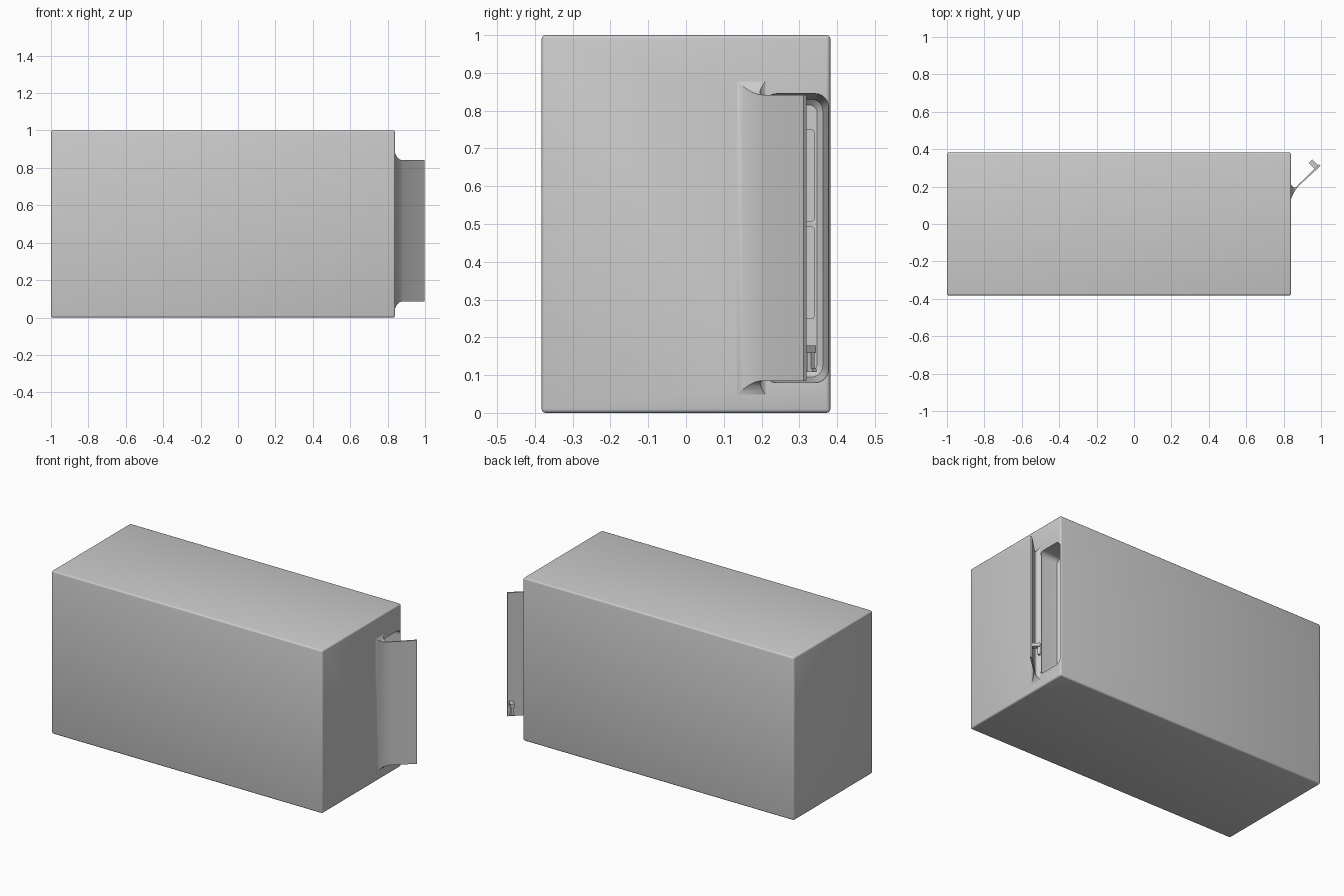
import bpy, bmesh, math

if "Cube" in bpy.data.objects:
    bpy.data.objects.remove(bpy.data.objects["Cube"])


def make_object(name, bm, angle=35):
    bmesh.ops.recalc_face_normals(bm, faces=bm.faces)
    mesh = bpy.data.meshes.new(name)
    bm.to_mesh(mesh)
    bm.free()
    obj = bpy.data.objects.new(name, mesh)
    bpy.context.collection.objects.link(obj)
    smooth(obj, angle)
    return obj


def smooth(obj, angle=35):
    bpy.ops.object.select_all(action='DESELECT')
    obj.select_set(True)
    bpy.context.view_layer.objects.active = obj
    bpy.ops.object.shade_smooth_by_angle(angle=math.radians(angle))


def rounded_rect(y0, y1, z0, z1, r, steps=6):
    pts = []
    for i, (cy, cz) in enumerate([(y1 - r, z1 - r), (y0 + r, z1 - r), (y0 + r, z0 + r), (y1 - r, z0 + r)]):
        for s in range(steps + 1):
            a = math.pi / 2 * (i + s / steps)
            pts.append((cy + r * math.cos(a), cz + r * math.sin(a)))
    return pts


def loft(name, rings):
    """Skin matching closed rings of 3D points and cap both ends."""
    bm = bmesh.new()
    loops = [[bm.verts.new(p) for p in ring] for ring in rings]
    for a, b in zip(loops, loops[1:]):
        for i in range(len(a)):
            j = (i + 1) % len(a)
            bm.faces.new((a[i], a[j], b[j], b[i]))
    bm.faces.new(loops[0])
    bm.faces.new(loops[-1])
    return make_object(name, bm)


def box(name, lo, hi, bevel=0.0, segments=3):
    bm = bmesh.new()
    bmesh.ops.create_cube(bm, size=1)
    for v in bm.verts:
        v.co = [(l + h) / 2 + c * (h - l) for l, h, c in zip(lo, hi, v.co)]
    if bevel:
        bmesh.ops.bevel(bm, geom=bm.edges[:], offset=bevel, segments=segments, profile=0.5, affect='EDGES')
    return make_object(name, bm)


# Main housing with softly rounded edges
body = box("housing", (-1, -0.382, 0), (0.84, 0.382, 1), 0.01)

# Tapered compartment cut into the right end
def section(x, inset, r):
    return [(x, y, z) for y, z in rounded_rect(0.205 + inset, 0.377 - inset, 0.08 + inset, 0.845 - inset, r)]

cutter = loft("compartment_cutter", [section(0.90, 0, 0.035), section(0.83, 0, 0.035),
                                     section(0.73, 0.015, 0.03), section(0.715, 0.03, 0.02)])
cut = body.modifiers.new("compartment", 'BOOLEAN')
cut.object = cutter
cut.operation = 'DIFFERENCE'
cut.solver = 'EXACT'
bpy.context.view_layer.objects.active = body
bpy.ops.object.modifier_apply(modifier=cut.name)
bpy.data.objects.remove(cutter, do_unlink=True)
smooth(body)

# Two thin rounded panels on the compartment floor
for label, z0, z1 in (("lower", 0.248, 0.493), ("upper", 0.507, 0.75)):
    loft("compartment_panel_" + label,
         [[(x, y, z) for y, z in rounded_rect(0.25, 0.34, z0, z1, 0.008)] for x in (0.712, 0.719)])

# Door hinged open at 45 degrees, its root flaring into the housing
rings = []
for i in range(9):
    t = i / 8
    f = (1 - t) ** 2.5
    x = 0.836 + 0.044 * t
    mid = 0.178 + 0.03 * t * t
    lo, hi = mid - 0.004 - 0.05 * f, mid + 0.004 + 0.035 * f
    z0, z1 = 0.085 - 0.045 * f, 0.842 + 0.045 * f
    rings.append([(x, lo, z0), (x, hi, z0), (x, hi, z1), (x, lo, z1)])
tip = [(0.998, 0.311), (0.990, 0.319)]
(ax, ay), (bx, by) = tip
rings.append([(ax, ay, 0.085), (bx, by, 0.085), (bx, by, 0.842), (ax, ay, 0.842)])
loft("hinged_door", rings)

# Hooked latch standing on the inner side of the door tip
def along(u, w, z):
    s = math.sqrt(0.5)
    return (0.99 + (u - w) * s, 0.311 + (u + w) * s, z)

def latch_piece(name, u, w, z):
    loft(name, [[along(uu, ww, zz) for uu, ww in
                 ((u[0], w[0]), (u[1], w[0]), (u[1], w[1]), (u[0], w[1]))] for zz in z])

latch_piece("latch_foot", (-0.028, -0.003), (0, 0.05), (0.158, 0.178))
latch_piece("latch_arm", (-0.022, -0.008), (0.036, 0.05), (0.112, 0.178))
latch_piece("latch_hook", (-0.022, -0.002), (0.036, 0.05), (0.108, 0.118))
